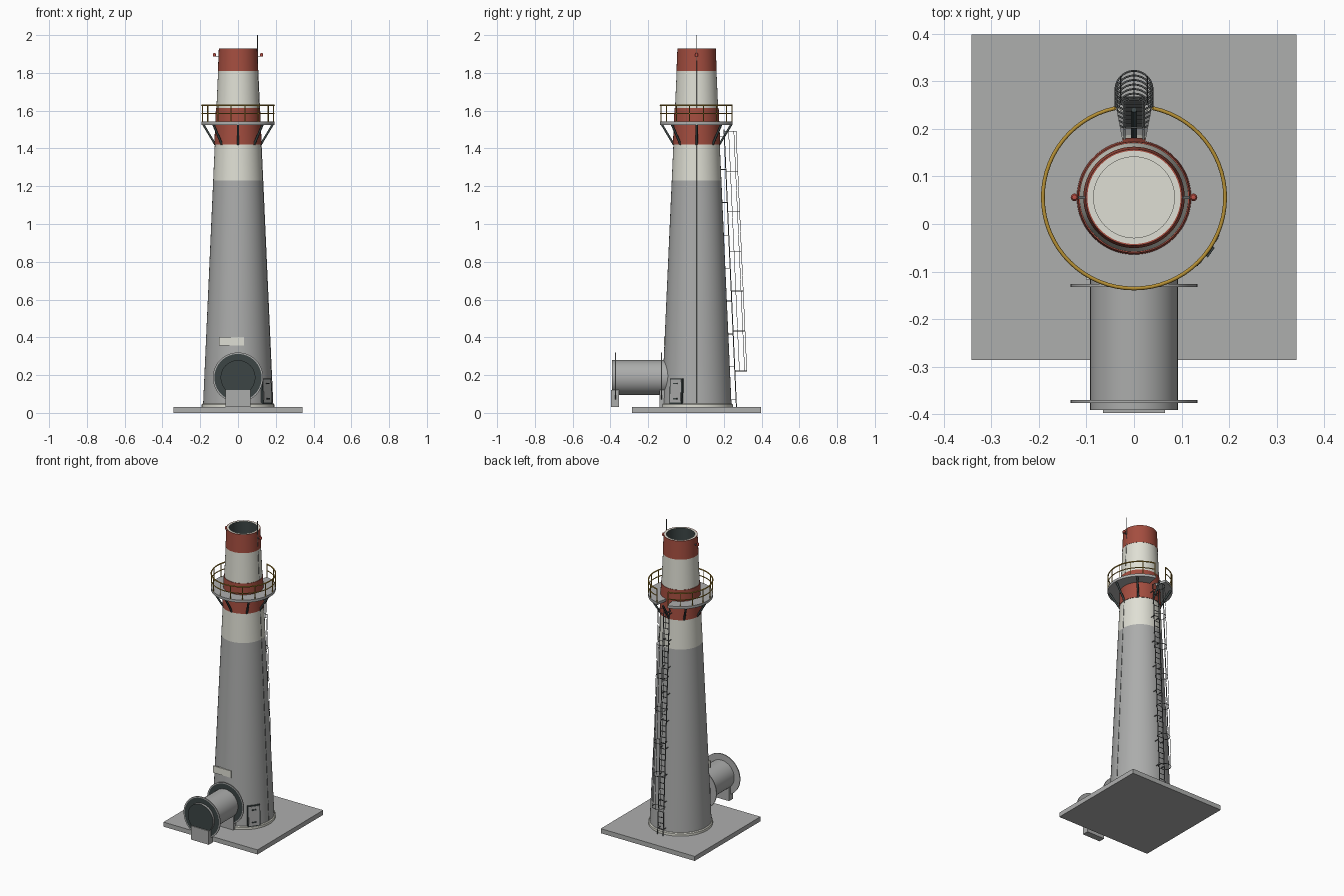
import bpy, bmesh, math
from mathutils import Matrix, Vector

if "Cube" in bpy.data.objects:
    bpy.data.objects.remove(bpy.data.objects["Cube"])

CY = 0.056                       # stack axis is at x=0, y=CY
D = math.radians


def mat(name, r, g, b):
    m = bpy.data.materials.new(name)
    m.diffuse_color = (r, g, b, 1)
    m.use_nodes = True
    m.node_tree.nodes["Principled BSDF"].inputs["Base Color"].default_value = m.diffuse_color
    return m


GREY = mat("concrete_grey", 0.41, 0.415, 0.41)
SLAB = mat("slab_grey", 0.42, 0.425, 0.42)
CREAM = mat("cream_paint", 0.74, 0.74, 0.66)
RED = mat("red_paint", 0.37, 0.075, 0.05)
DARK = mat("dark_lining", 0.045, 0.06, 0.06)
STEEL = mat("ladder_steel", 0.13, 0.14, 0.14)
YELLOW = mat("yellow_rail", 0.47, 0.28, 0.035)
LIGHT = mat("red_lamp", 0.50, 0.08, 0.06)


def wall(z):
    return 0.185 - 0.045 * (z - 0.04)


def polar(a, r, z):
    return Vector((r * math.cos(a), CY + r * math.sin(a), z))


def finish(name, bm, mats, smooth=True):
    bmesh.ops.recalc_face_normals(bm, faces=bm.faces)
    me = bpy.data.meshes.new(name)
    bm.to_mesh(me)
    bm.free()
    ob = bpy.data.objects.new(name, me)
    bpy.context.collection.objects.link(ob)
    for m in mats:
        me.materials.append(m)
    if smooth:
        bpy.ops.object.select_all(action='DESELECT')
        ob.select_set(True)
        bpy.context.view_layer.objects.active = ob
        bpy.ops.object.shade_smooth_by_angle(angle=D(30))
    return ob


def lathe(name, prof, mats, idx=None, closed=False, a0=0, a1=360, n=64, centre=(0, CY, 0), lie=False):
    """Spin an (r, z) profile; idx gives the material of each profile segment."""
    bm = bmesh.new()
    full = a1 - a0 == 360
    cols = []
    for i in range(n if full else n + 1):
        a = D(a0 + (a1 - a0) * i / n)
        cols.append([bm.verts.new((r * math.cos(a), r * math.sin(a), z)) for r, z in prof])
    k = len(prof)
    for i in range(n):
        p, q = cols[i], cols[(i + 1) % len(cols)]
        for j in range(k if closed else k - 1):
            f = bm.faces.new((p[j], q[j], q[(j + 1) % k], p[(j + 1) % k]))
            f.material_index = idx[j] if idx else 0
    if not full:
        bm.faces.new(cols[0])
        bm.faces.new(cols[-1])
    bmesh.ops.remove_doubles(bm, verts=bm.verts, dist=1e-5)
    if lie:                      # turn the axis so local z points to the front
        bm.transform(Matrix.Rotation(D(90), 4, 'X'))
    bm.transform(Matrix.Translation(centre))
    return finish(name, bm, mats)


def box(name, size, loc, m, rot=Matrix.Identity(4)):
    bm = bmesh.new()
    bmesh.ops.create_cube(bm, size=1)
    bm.transform(Matrix.Translation(loc) @ rot @ Matrix.Diagonal((*size, 1)))
    return finish(name, bm, [m], False)


def wall_box(name, size, a, z, off, m, side=0):
    """Box set on the tapered wall: size = (depth, width, height)."""
    rot = Matrix.Rotation(a, 4, 'Z') @ Matrix.Rotation(-math.atan(0.045), 4, 'Y')
    loc = polar(a, wall(z) + off, z) + rot @ Vector((0, side, 0))
    return box(name, size, loc, m, rot)


def tubes(name, paths, r, m, res=1):
    cu = bpy.data.curves.new(name, 'CURVE')
    cu.dimensions = '3D'
    cu.bevel_depth = r
    cu.bevel_resolution = res
    cu.use_fill_caps = True
    for pts in paths:
        s = cu.splines.new('POLY')
        s.points.add(len(pts) - 1)
        for p, v in zip(s.points, pts):
            p.co = (*v, 1)
    cu.materials.append(m)
    ob = bpy.data.objects.new(name, cu)
    bpy.context.collection.objects.link(ob)
    bpy.ops.object.select_all(action='DESELECT')
    ob.select_set(True)
    bpy.context.view_layer.objects.active = ob
    bpy.ops.object.convert(target='MESH')
    return ob


# foundation slab, foot ring and banded stack with its dark flue
box("foundation_slab", (0.684, 0.684, 0.03), (0, CY, 0.015), SLAB)
lathe("foot_ring", [(0.17, 0.03), (0.192, 0.03), (0.192, 0.045), (0.187, 0.05), (0.17, 0.05)], [CREAM], closed=True)
zs = [0.03, 1.23, 1.42, 1.615, 1.81]
lathe("stack", [(wall(z), z) for z in zs] + [(0.1065, 1.81), (0.1015, 1.93), (0.098, 1.93),
                                            (0.085, 1.93), (0.085, 1.6), (0, 1.6)],
      [GREY, CREAM, RED, DARK], [0, 1, 2, 1, 2, 2, 2, 1, 3, 1])
lathe("middle_red_band", [(0.12, 1.42), (0.1255, 1.42), (0.117, 1.615), (0.112, 1.615)], [RED], closed=True)

# platform with a ladder gap at the back, and its struts
lathe("platform", [(0.112, 1.525), (0.194, 1.525), (0.194, 1.542), (0.112, 1.542)], [SLAB],
      closed=True, a0=101, a1=439)
tubes("platform_struts", [[polar(D(45 * i), 0.12, 1.42), polar(D(45 * i), 0.184, 1.527)] for i in range(8)],
      0.0065, DARK)

# handrail
for nm, z, r in (("top_rail", 1.628, 0.004), ("middle_rail", 1.585, 0.003)):
    tubes(nm, [[polar(D(102 + 336 * i / 60), 0.1915, z) for i in range(61)]], r, YELLOW)
tubes("rail_posts", [[polar(D(102 + 336 * i / 15), 0.1915, 1.54), polar(D(102 + 336 * i / 15), 0.1915, 1.628)]
                     for i in range(16)], 0.003, YELLOW)


# ladder up the back
def lad(z):
    return CY + wall(z) + 0.026


tubes("ladder_rails", [[(x, lad(0.04), 0.03), (x, lad(1.5), 1.5)] for x in (-0.02, 0.02)], 0.003, STEEL)
tubes("ladder_rungs", [[(-0.02, lad(z), z), (0.02, lad(z), z)] for z in
                       (0.07 + 0.037 * i for i in range(39))], 0.002, STEEL)
tubes("ladder_brackets", [[(x, lad(z) - 0.03, z), (x, lad(z), z)] for x in (-0.02, 0.02)
                          for z in (0.07 + 0.174 * i for i in range(9))], 0.0025, STEEL)


# safety cage
def cage(a, z):
    return (0.039 * math.cos(a), lad(z) + 0.024 + 0.039 * math.sin(a), z)


tubes("cage_hoops", [[(-0.02, lad(z), z)] + [cage(D(205 - 230 * i / 18), z) for i in range(19)] + [(0.02, lad(z), z)]
                     for z in (0.222 + 0.2115 * i for i in range(7))], 0.002, STEEL)
tubes("cage_straps", [[cage(D(a), 0.222), cage(D(a), 1.491)] for a in (0, 45, 90, 135, 180)], 0.0015, STEEL)

# lightning rod and down conductor
tubes("lightning_rod", [[(0.103, CY, 1.86), (0.103, CY, 2.0)]], 0.002, STEEL)
tubes("down_conductor", [[(wall(z) + 0.001, CY, z) for z in (0.04, 1.9)]], 0.0013, STEEL)

# warning lamps
for s, nm in ((-1, "left"), (1, "right")):
    box(nm + "_lamp_arm", (0.03, 0.006, 0.005), (s * 0.112, CY, 1.888), STEEL)
    lathe(nm + "_lamp", [(0, 1.887), (0.008, 1.887), (0.008, 1.899), (0.005, 1.904), (0, 1.906)],
          [LIGHT], n=16, centre=(s * 0.125, CY, 0))

# inlet duct with flanges and supports
DC = (0, 0, 0.187)
lathe("duct", [(0.092, 0.08), (0.092, 0.391), (0, 0.391)], [GREY, DARK], [0, 1], centre=DC, lie=True)
for nm, y in (("inner_flange", 0.126), ("outer_flange", 0.37)):
    lathe(nm, [(0.09, y), (0.133, y), (0.133, y + 0.006), (0.125, y + 0.006), (0.09, y + 0.006)],
          [GREY, DARK], [0, 0, 0, 1, 0], closed=True, centre=DC, lie=True)
box("outer_support", (0.13, 0.042, 0.09), (0, -0.376, 0.077), GREY)
box("inner_support", (0.13, 0.042, 0.09), (0, -0.119, 0.075), GREY)

# access door
A = D(-35.5)
wall_box("door_frame", (0.014, 0.08, 0.135), A, 0.115, 0.001, DARK)
wall_box("door_panel", (0.014, 0.068, 0.123), A, 0.115, 0.003, GREY)
for z in (0.075, 0.155):
    wall_box("door_bar", (0.008, 0.025, 0.006), A, z, 0.012, DARK)

# blank plate above the duct, let into the wall
box("blank_plate", (0.132, 0.01, 0.045), (-0.035, -0.1115, 0.378), CREAM)
